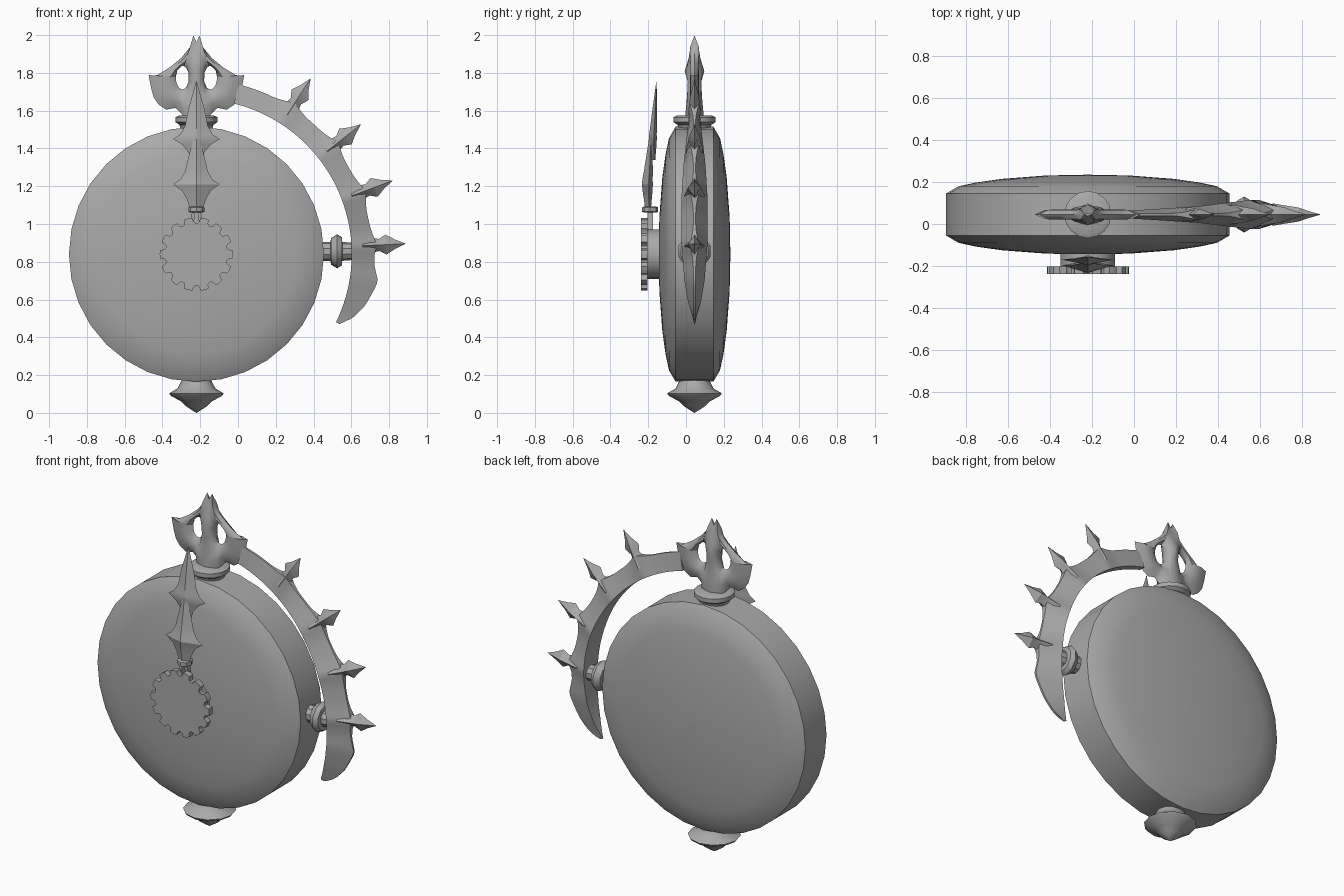
import bpy, bmesh, math
from mathutils import Matrix, Vector

if "Cube" in bpy.data.objects:
    bpy.data.objects.remove(bpy.data.objects["Cube"])

CX, CY, CZ = -0.22, 0.045, 0.84      # centre of the round case

grey = bpy.data.materials.new("plain grey")
grey.use_nodes = True
grey.diffuse_color = (0.4, 0.4, 0.4, 1)
grey.node_tree.nodes["Principled BSDF"].inputs["Base Color"].default_value = (0.4, 0.4, 0.4, 1)


def finish(bm, name, angle=35):
    """Weld, fix normals and turn the bmesh into a shaded object."""
    bmesh.ops.remove_doubles(bm, verts=bm.verts, dist=0.0004)
    bmesh.ops.recalc_face_normals(bm, faces=bm.faces)
    me = bpy.data.meshes.new(name)
    bm.to_mesh(me)
    bm.free()
    me.materials.append(grey)
    ob = bpy.data.objects.new(name, me)
    bpy.context.collection.objects.link(ob)
    bpy.ops.object.select_all(action='DESELECT')
    ob.select_set(True)
    bpy.context.view_layer.objects.active = ob
    bpy.ops.object.shade_smooth_by_angle(angle=math.radians(angle))
    return ob


def loft(bm, rings):
    """Skin closed rings of points and cap both ends."""
    vs = [[bm.verts.new(p) for p in r] for r in rings]
    n = len(rings[0])
    for a, b in zip(vs, vs[1:]):
        for i in range(n):
            j = (i + 1) % n
            bm.faces.new((a[i], a[j], b[j], b[i]))
    bm.faces.new(vs[0])
    bm.faces.new(vs[-1][::-1])


def lathe(name, profile, segs, matrix, angle=35):
    """Turn (radius, height) points about local z, then place them."""
    bm = bmesh.new()
    loft(bm, [[matrix @ Vector((max(r, 0.001) * math.cos(2 * math.pi * i / segs),
                                max(r, 0.001) * math.sin(2 * math.pi * i / segs), h))
               for i in range(segs)] for r, h in profile])
    return finish(bm, name, angle)


def interp(table, x):
    for (x0, y0), (x1, y1) in zip(table, table[1:]):
        if x0 <= x <= x1:
            return y0 + (y1 - y0) * (x - x0) / (x1 - x0)
    return table[0][1] if x < table[0][0] else table[-1][1]


def polar(r, deg, y, side=0.0):
    """Point in the plane of the case: radius, angle, depth, sideways shift."""
    a = math.radians(deg)
    return Vector((CX + r * math.cos(a) - side * math.sin(a), CY + y,
                   CZ + r * math.sin(a) + side * math.cos(a)))


# Round case with domed front and back
dome = [(0.0, 0.19), (0.2, 0.186), (0.41, 0.17), (0.53, 0.153), (0.615, 0.135), (0.675, 0.1)]
face_y = Matrix.Translation((CX, CY, CZ)) @ Matrix.Rotation(math.pi / 2, 4, 'X')
lathe("case", dome + [(r, -h) for r, h in reversed(dome)], 32, face_y)

# Collar on top and finial below
lathe("top_collar", [(0.08, 1.49), (0.09, 1.525), (0.112, 1.54), (0.112, 1.565), (0.09, 1.575)],
      16, Matrix.Translation((CX, CY, 0)))
lathe("bottom_finial", [(0.075, 0.19), (0.082, 0.165), (0.1, 0.13), (0.145, 0.103), (0.135, 0.09),
                        (0.08, 0.06), (0.055, 0.035), (0, 0.0)],
      12, Matrix.Translation((CX, CY, 0)))

# Side knob
lathe("side_knob", [(0.05, 0.44), (0.05, 0.49), (0.07, 0.492), (0.09, 0.525), (0.075, 0.55),
                    (0.05, 0.552), (0.045, 0.62)],
      10, Matrix.Translation((0, CY, 0.855)) @ Matrix.Rotation(math.pi / 2, 4, 'Y'))

# Crescent blade: wide inner face narrowing to a thin scalloped outer edge
SPIKES = (57.0, 38.3, 20.6, 2.9)
width = [(-26, 0.001), (-18, 0.034), (-10, 0.053), (3, 0.068), (20, 0.07), (35, 0.058),
         (50, 0.04), (77, 0.018)]
outer = [(-26, 0.842), (-22, 0.895), (-17, 0.932), (-8.5, 0.972), (-4, 0.945), (0, 0.93),
         (60, 0.926), (77, 0.926)]
bm = bmesh.new()
rings = []
for k in range(69):
    a = -26 + 1.5 * k
    bump = max(max(0, 1 - abs(a - s) / 8) ** 2 for s in SPIKES)
    w = interp(width, a)
    ro, to = interp(outer, a) + 0.03 * bump, min(w, 0.006 + 0.02 * bump)
    rings.append([polar(0.822, a, -w), polar(ro, a, -to), polar(ro, a, to), polar(0.822, a, w)])
loft(bm, rings)
finish(bm, "crescent_blade")

# Arrowhead spikes around the blade
for n, s in enumerate(SPIKES):
    bm = bmesh.new()
    k = interp(width, s) / 0.07 * 0.7 + 0.3
    loft(bm, [[polar(r, s, 0, hw), polar(r, s, -t * k), polar(r, s, 0, -hw), polar(r, s, t * k)]
              for r, hw, t in ((0.88, 0.06, 0.055), (0.935, 0.038, 0.045), (0.968, 0.032, 0.04),
                               (1.005, 0.053, 0.034), (1.05, 0.026, 0.018), (1.108, 0.001, 0.001))])
    finish(bm, f"blade_spike_{n + 1}", 25)

# Pierced crown ornament: half outline (x, z, ridge depth) ringed around an eye hole
half = [(0, 1.56, 0.05), (0.06, 1.56, 0.03), (0.085, 1.59, 0), (0.112, 1.615, 0), (0.16, 1.605, 0),
        (0.2, 1.632, 0), (0.226, 1.67, 0), (0.24, 1.72, 0), (0.253, 1.788, 0), (0.232, 1.782, 0),
        (0.205, 1.79, 0), (0.14, 1.83, 0), (0.08, 1.88, 0), (0.035, 1.935, 0), (0.016, 1.998, 0),
        (0, 1.962, 0.006), (0, 1.88, 0.03), (0, 1.81, 0.052), (0, 1.75, 0.035), (0, 1.67, 0.04)]
bm = bmesh.new()
for side in (1, -1):
    loops = []
    for x, z, t in half:
        a = math.atan2(z - 1.775, x - 0.074)
        hx, hz = 0.074 + 0.035 * math.cos(a), 1.775 + 0.062 * math.sin(a)
        section = [(x, -t, z)]
        for f, d in ((0.35, 0.022), (0.75, 0.024), (1, 0)):
            section.append((x + (hx - x) * f, -d - t * (1 - f) * 0.6, z + (hz - z) * f))
        section += [(px, -py, pz) for px, py, pz in reversed(section[:-1])]
        loops.append([bm.verts.new((CX + side * px, CY + py, pz)) for px, py, pz in section])
    for i, a in enumerate(loops):
        b = loops[(i + 1) % len(loops)]
        for j in range(len(a) - 1):
            bm.faces.new((a[j], a[j + 1], b[j + 1], b[j]))
        if i == 0:
            bm.faces.new((a[0], b[0], b[-1], a[-1]))
finish(bm, "crown_ornament", 50)

# Gear with rounded notches, and its hub
TEETH = 14
bm = bmesh.new()
outline = []
for i in range(TEETH):
    for f, r in ((0.0, 0.193), (0.25, 0.195), (0.5, 0.193), (0.56, 0.174), (0.66, 0.166),
                 (0.84, 0.166), (0.94, 0.174)):
        outline.append((r, 2 * math.pi * (i + f - 0.25) / TEETH))
loft(bm, [[(CX + r * math.cos(a), y, CZ + r * math.sin(a)) for r, a in outline]
          for y in (-0.238, -0.203)])
finish(bm, "gear")
lathe("gear_hub", [(0.13, 0.13), (0.13, 0.26)], 24, face_y)


# Pointer hand: stem, ring and two overlapping barbed blades
def barbed_blade(name, rows, y_mid):
    b = bmesh.new()
    loft(b, [[(CX - hw, y_mid + s, z), (CX, y_mid + s - f, z), (CX + hw, y_mid + s, z),
              (CX, y_mid + s + 0.6 * f, z)] for z, hw, f, s in rows])
    finish(b, name, 25)


barbed_blade("pointer_lower_blade",
             [(1.085, 0.036, 0.02, 0), (1.13, 0.05, 0.026, 0), (1.175, 0.075, 0.033, 0),
              (1.21, 0.123, 0.036, 0), (1.235, 0.085, 0.034, 0), (1.28, 0.06, 0.03, 0.004),
              (1.38, 0.036, 0.018, 0.008), (1.505, 0.001, 0.001, 0.01)], -0.197)
barbed_blade("pointer_upper_blade",
             [(1.34, 0.03, 0.012, 0), (1.38, 0.042, 0.018, 0), (1.42, 0.075, 0.023, 0),
              (1.45, 0.123, 0.026, 0), (1.475, 0.085, 0.025, 0), (1.52, 0.06, 0.022, 0.003),
              (1.62, 0.04, 0.014, 0.008), (1.755, 0.001, 0.001, 0.014)], -0.17)
lathe("pointer_ring", [(0.03, 1.06), (0.043, 1.065), (0.043, 1.088), (0.03, 1.093)],
      8, Matrix.Translation((CX, -0.19, 0)))
for side in (-1, 1):
    bm = bmesh.new()
    loft(bm, [[(CX + side * (x + dx), y, z) for dx, y in
               ((-0.009, -0.205), (0.009, -0.205), (0.009, -0.175), (-0.009, -0.175))]
              for x, z in ((0.028, 0.97), (0.014, 1.07))])
    finish(bm, "pointer_stem_" + ("left" if side > 0 else "right"))
